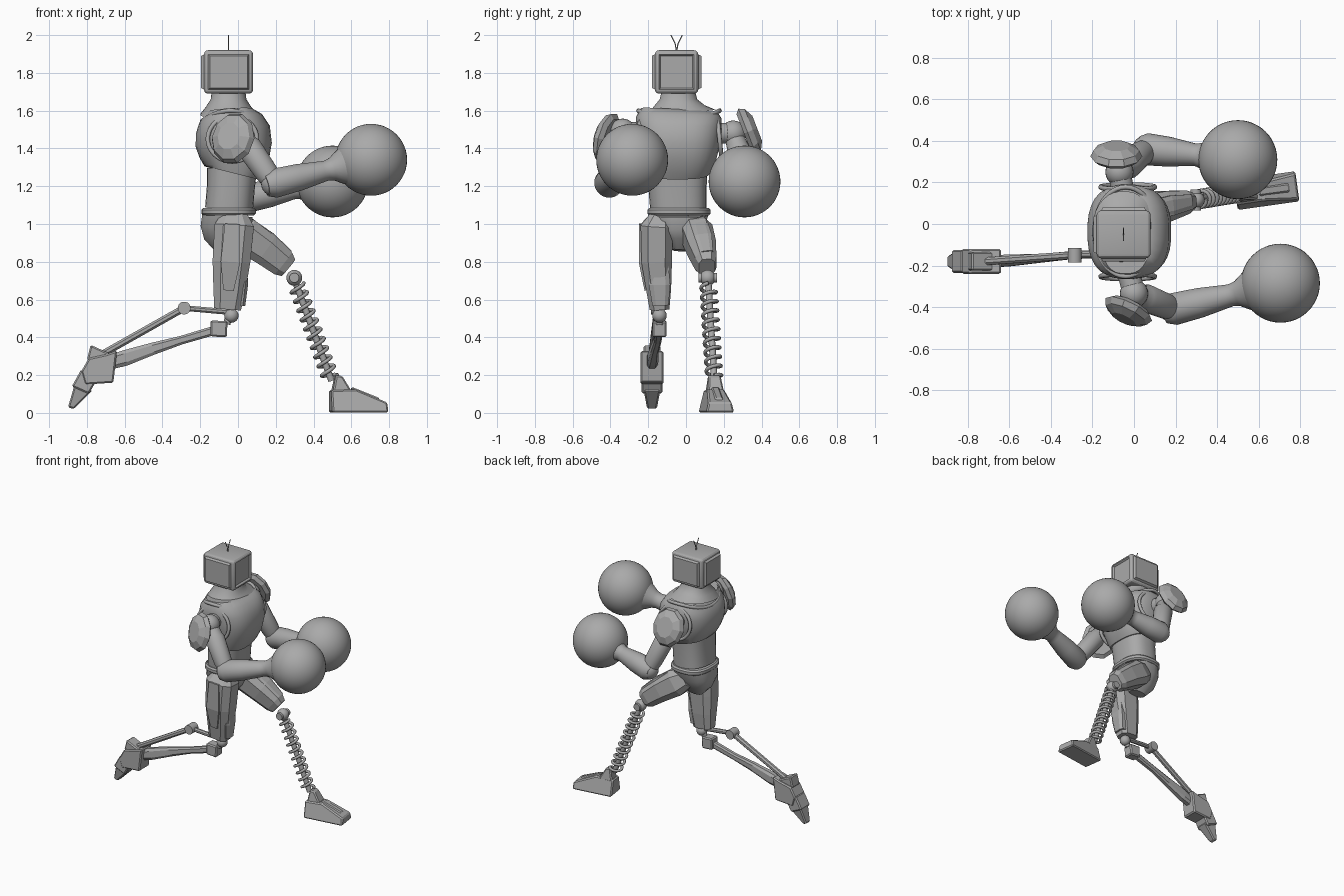
import bpy, bmesh, math
from mathutils import Vector as V, Matrix

cube = bpy.data.objects.get("Cube")
if cube:
    bpy.data.objects.remove(cube)

grey = bpy.data.materials.new("plain grey")
grey.use_nodes = True
tone = (0.4, 0.4, 0.4, 1)
grey.diffuse_color = tone
grey.node_tree.nodes["Principled BSDF"].inputs["Base Color"].default_value = tone


def finish(name, bm, smooth=None):
    """Turn a bmesh into an object, smooth below the given angle."""
    bmesh.ops.recalc_face_normals(bm, faces=bm.faces)
    mesh = bpy.data.meshes.new(name)
    bm.to_mesh(mesh)
    bm.free()
    obj = bpy.data.objects.new(name, mesh)
    bpy.context.collection.objects.link(obj)
    mesh.materials.append(grey)
    if smooth:
        bpy.ops.object.select_all(action='DESELECT')
        obj.select_set(True)
        bpy.context.view_layer.objects.active = obj
        bpy.ops.object.shade_smooth_by_angle(angle=math.radians(smooth))
    return obj


def loft(name, rings, n=8, power=2, smooth=None):
    """Skin rings of (centre, side radius, up radius) along a path."""
    bm = bmesh.new()
    pts = [V(r[0]) for r in rings]
    loops = []
    for i, (c, a, b) in enumerate(rings):
        d = (pts[min(i + 1, len(pts) - 1)] - pts[max(i - 1, 0)]).normalized()
        ref = V((0, 0, 1)) if abs(d.y) > 0.8 else V((0, 1, 0))
        side = (ref - d * ref.dot(d)).normalized()
        up = side.cross(d)
        loop = []
        for k in range(n):
            t = math.tau * (k + 0.5) / n
            s, u = [math.copysign(abs(f(t)) ** (2 / power), f(t)) for f in (math.cos, math.sin)]
            loop.append(bm.verts.new(pts[i] + side * s * a + up * u * b))
        loops.append(loop)
    for p, q in zip(loops, loops[1:]):
        for k in range(n):
            bm.faces.new((p[k], p[k - 1], q[k - 1], q[k]))
    bm.faces.new(loops[0])
    bm.faces.new(loops[-1])
    return finish(name, bm, smooth)


def rod(name, a, b, r, n=12):
    return loft(name, [(a, r, r), (b, r, r)], n, smooth=40)


def ball(name, centre, r, seg=24):
    bm = bmesh.new()
    bmesh.ops.create_uvsphere(bm, u_segments=seg, v_segments=seg // 2, radius=r,
                              matrix=Matrix.Translation(centre))
    return finish(name, bm, 60)


def wire(name, pts, r, cyclic=False):
    curve = bpy.data.curves.new(name, 'CURVE')
    curve.dimensions = '3D'
    curve.bevel_depth = r
    curve.bevel_resolution = 2
    curve.use_fill_caps = True
    line = curve.splines.new('POLY')
    line.points.add(len(pts) - 1)
    for p, co in zip(line.points, pts):
        p.co = (*co, 1)
    line.use_cyclic_u = cyclic
    curve.materials.append(grey)
    obj = bpy.data.objects.new(name, curve)
    bpy.context.collection.objects.link(obj)


def slab(name, outline, y, half, turn=0, taper=1, bevel=0.008):
    """Extrude a side outline of (x, z) points across y, then turn about z."""
    bm = bmesh.new()
    low = min(p[1] for p in outline)
    high = max(p[1] for p in outline)
    sides = []
    for s in (-1, 1):
        row = []
        for x, z in outline:
            w = half * (1 + (taper - 1) * (z - low) / (high - low))
            row.append(bm.verts.new((x, y + s * w, z)))
        sides.append(row)
        bm.faces.new(row)
    for k in range(len(outline)):
        bm.faces.new((sides[0][k - 1], sides[0][k], sides[1][k], sides[1][k - 1]))
    bmesh.ops.recalc_face_normals(bm, faces=bm.faces)
    bmesh.ops.rotate(bm, verts=bm.verts, cent=(outline[0][0], y, 0),
                     matrix=Matrix.Rotation(math.radians(turn), 3, 'Z'))
    if bevel:
        bmesh.ops.bevel(bm, geom=bm.edges[:], offset=bevel, segments=1, affect='EDGES')
    return finish(name, bm)


# Head: bevelled box with raised side panels and a sunken screen
bm = bmesh.new()
bmesh.ops.create_cube(bm, size=1, matrix=Matrix.Translation((-0.05, -0.05, 1.805))
                      @ Matrix.Diagonal((0.26, 0.23, 0.23, 1)))
bmesh.ops.bevel(bm, geom=bm.edges[:], offset=0.022, segments=3, profile=0.5, affect='EDGES')
panels = [f for f in bm.faces if f.calc_area() > 0.02 and abs(f.normal.z) < 0.5]
for f in panels:
    depth = -0.012 if f.normal.x > 0.5 else 0.016
    bmesh.ops.inset_region(bm, faces=[f], thickness=0.012, depth=depth)
finish("head", bm, 25)
for s in (-1, 1):
    wire("antenna", [(-0.05, -0.05 + s * k * k * 0.03, 1.91 + k * 0.09) for k in (0, 0.5, 1)], 0.003)


def body(name, rows, power=2.6, n=32):
    """Upright skin from rows of (z, back, front, right edge, left edge)."""
    loft(name, [(((b + f) / 2, (r + l) / 2, z), (l - r) / 2, (f - b) / 2)
                for z, b, f, r, l in rows], n, power, 40)


# Trunk
body("neck", [(1.7, -0.14, 0.04, -0.13, 0.05), (1.66, -0.145, 0.045, -0.14, 0.06),
              (1.62, -0.17, 0.07, -0.18, 0.1), (1.58, -0.2, 0.1, -0.23, 0.16)], 2.2)
body("chest", [(1.6, -0.16, 0.08, -0.24, 0.17), (1.56, -0.205, 0.13, -0.265, 0.19),
               (1.5, -0.225, 0.17, -0.265, 0.19), (1.42, -0.225, 0.18, -0.255, 0.18),
               (1.35, -0.205, 0.165, -0.24, 0.16), (1.29, -0.18, 0.13, -0.225, 0.135),
               (1.27, -0.17, 0.11, -0.215, 0.125)])
body("waist", [(1.29, -0.165, 0.1, -0.205, 0.115), (1.2, -0.165, 0.09, -0.2, 0.11),
               (1.08, -0.175, 0.08, -0.19, 0.11)])
body("belt", [(1.085, -0.185, 0.085, -0.195, 0.12), (1.075, -0.195, 0.095, -0.205, 0.13),
              (1.055, -0.195, 0.095, -0.205, 0.13), (1.045, -0.185, 0.085, -0.195, 0.12)])
body("pelvis", [(1.05, -0.19, 0.08, -0.19, 0.12), (0.98, -0.2, 0.075, -0.17, 0.1),
                (0.92, -0.18, 0.05, -0.12, 0.06), (0.86, -0.12, 0.0, -0.075, 0.005)], n=16)
angles = [math.tau * k / 40 for k in range(40)]
wire("collar_rim", [(-0.04 + 0.15 * math.cos(t), -0.037 + 0.215 * math.sin(t),
                     1.6 - 0.055 * math.cos(t) ** 2) for t in angles], 0.012, True)
for name, y, drift in (("right_armhole_rim", -0.265, 0.012), ("left_armhole_rim", 0.19, -0.012)):
    wire(name, [(-0.03 + 0.13 * math.cos(t), y + drift * (1 + math.sin(t)),
                 1.45 + 0.12 * math.sin(t)) for t in angles], 0.012, True)


def arm(side, shoulder, elbow, glove, pad, facing, inner):
    """Shoulder, faceted guard, upper arm, forearm and round glove."""
    s, e, g, p, n = map(V, (shoulder, elbow, glove, pad, facing))
    n.normalize()
    rod(side + "_shoulder_axle", inner, s, 0.055, 20)
    ball(side + "_shoulder", s, 0.068)
    loft(side + "_shoulder_guard", [(p + n * h, a, b) for h, a, b in
         ((-0.03, 0.115, 0.1), (-0.01, 0.14, 0.125), (0.02, 0.125, 0.11), (0.045, 0.075, 0.065))], 10)
    upper = e - s
    loft(side + "_upper_arm", [(s + upper * k, r, r) for k, r in
         ((0.05, 0.05), (0.25, 0.06), (0.3, 0.068), (0.8, 0.062), (1, 0.05))], 20, 2, 30)
    ball(side + "_elbow", e, 0.068)
    fore = g - e
    loft(side + "_forearm", [(e + fore * k, r, r) for k, r in
         ((-0.08, 0.06), (0, 0.078), (0.25, 0.072), (0.5, 0.056), (0.54, 0.054), (0.6, 0.062),
          (0.68, 0.09), (0.78, 0.12))], 24, 2, 40)
    ball(side + "_glove", g, 0.19, 48)


arm("right", (0.0, -0.335, 1.49), (0.19, -0.41, 1.215), (0.705, -0.285, 1.34),
    (-0.03, -0.42, 1.455), (-0.42, -0.87, 0.25), (-0.03, -0.22, 1.48))
arm("left", (-0.07, 0.25, 1.48), (0.06, 0.36, 1.14), (0.5, 0.31, 1.225),
    (-0.085, 0.335, 1.49), (0, 0.93, 0.36), (-0.05, 0.14, 1.48))

# Right leg: armoured thigh, hinge and a two-rod shin reaching back
loft("right_thigh", [((-0.02, -0.14, 1.04), 0.055, 0.075), ((-0.02, -0.155, 0.99), 0.09, 0.11),
                     ((-0.035, -0.155, 0.8), 0.085, 0.105), ((-0.045, -0.145, 0.66), 0.07, 0.09),
                     ((-0.055, -0.14, 0.55), 0.055, 0.075)], 8, 3)
loft("right_thigh_plate", [((-0.03, -0.24, 1.0), 0.012, 0.05), ((-0.04, -0.24, 0.8), 0.012, 0.065),
                           ((-0.05, -0.21, 0.65), 0.012, 0.035)], 4, 3)
loft("right_knee_guard", [((0.03, -0.14, 0.78), 0.05, 0.02), ((0.02, -0.14, 0.68), 0.06, 0.035),
                          ((0.01, -0.135, 0.57), 0.045, 0.03)], 8, 3)
ball("right_knee", (-0.035, -0.14, 0.515), 0.038)
rod("right_knee_pin", (-0.03, -0.14, 0.58), (-0.06, -0.14, 0.47), 0.02)
slab("right_knee_block", [(-0.145, 0.405), (-0.06, 0.4), (-0.055, 0.485), (-0.145, 0.49)], -0.14, 0.038)
loft("right_shin", [((-0.08, -0.14, 0.45), 0.022, 0.026), ((-0.3, -0.15, 0.385), 0.02, 0.024),
                    ((-0.45, -0.165, 0.34), 0.022, 0.034), ((-0.6, -0.175, 0.29), 0.03, 0.044),
                    ((-0.67, -0.18, 0.27), 0.03, 0.04)], 8, 3)
hinge = (-0.285, -0.15, 0.555)
rod("right_upper_link", (-0.06, -0.14, 0.535), hinge, 0.016, 8)
rod("right_lower_link", hinge, (-0.72, -0.18, 0.31), 0.02, 8)
rod("right_link_hinge", (-0.285, -0.185, 0.555), (-0.285, -0.115, 0.555), 0.034, 16)
slab("right_ankle", [(-0.64, 0.33), (-0.66, 0.16), (-0.81, 0.15), (-0.83, 0.22), (-0.79, 0.29),
                     (-0.7, 0.31)], -0.18, 0.06)
slab("right_heel_fin", [(-0.78, 0.36), (-0.67, 0.31), (-0.72, 0.26), (-0.8, 0.28)], -0.18, 0.045)
slab("right_foot_middle", [(-0.83, 0.23), (-0.75, 0.17), (-0.79, 0.1), (-0.88, 0.14)], -0.18, 0.055)
slab("right_toe", [(-0.865, 0.15), (-0.77, 0.12), (-0.82, 0.07), (-0.87, 0.02), (-0.9, 0.03)],
     -0.18, 0.025, taper=2)

# Left leg: raised thigh, ball knee, spring shin and wedge foot
loft("left_thigh", [((-0.04, 0.045, 0.99), 0.06, 0.075), ((0.03, 0.06, 0.945), 0.085, 0.1),
                    ((0.14, 0.085, 0.87), 0.078, 0.09), ((0.235, 0.105, 0.795), 0.06, 0.078),
                    ((0.265, 0.11, 0.77), 0.045, 0.06)], 8, 3)
loft("left_thigh_plate", [((0.08, 0.07, 1.01), 0.045, 0.012), ((0.18, 0.09, 0.935), 0.05, 0.018),
                          ((0.275, 0.11, 0.85), 0.035, 0.012)], 8, 3)
ball("left_knee", (0.298, 0.115, 0.715), 0.042)
rod("left_knee_pin", (0.298, 0.065, 0.715), (0.298, 0.165, 0.715), 0.026, 16)
top, foot = V((0.305, 0.118, 0.69)), V((0.495, 0.15, 0.17))
rod("left_shin_rod", top, foot, 0.018)
axis = (foot - top).normalized()
across = axis.cross(V((0, 1, 0))).normalized()
over = axis.cross(across)
coil = []
for k in range(10 * 16 + 1):
    t = math.tau * k / 16
    coil.append(top.lerp(foot, 0.03 + 0.94 * k / 160)
                + 0.04 * (across * math.cos(t) + over * math.sin(t)))
wire("left_shin_spring", coil, 0.01)
slab("left_foot", [(0.49, 0.002), (0.488, 0.12), (0.62, 0.125), (0.785, 0.055), (0.79, 0.002)],
     0.14, 0.075, 8, 0.6)
slab("left_ankle", [(0.495, 0.1), (0.515, 0.2), (0.55, 0.195), (0.6, 0.11)], 0.145, 0.045, 8, 0.7)
slab("left_foot_ridge", [(0.6, 0.1), (0.6, 0.138), (0.75, 0.078), (0.75, 0.04)], 0.155, 0.022, 8)
